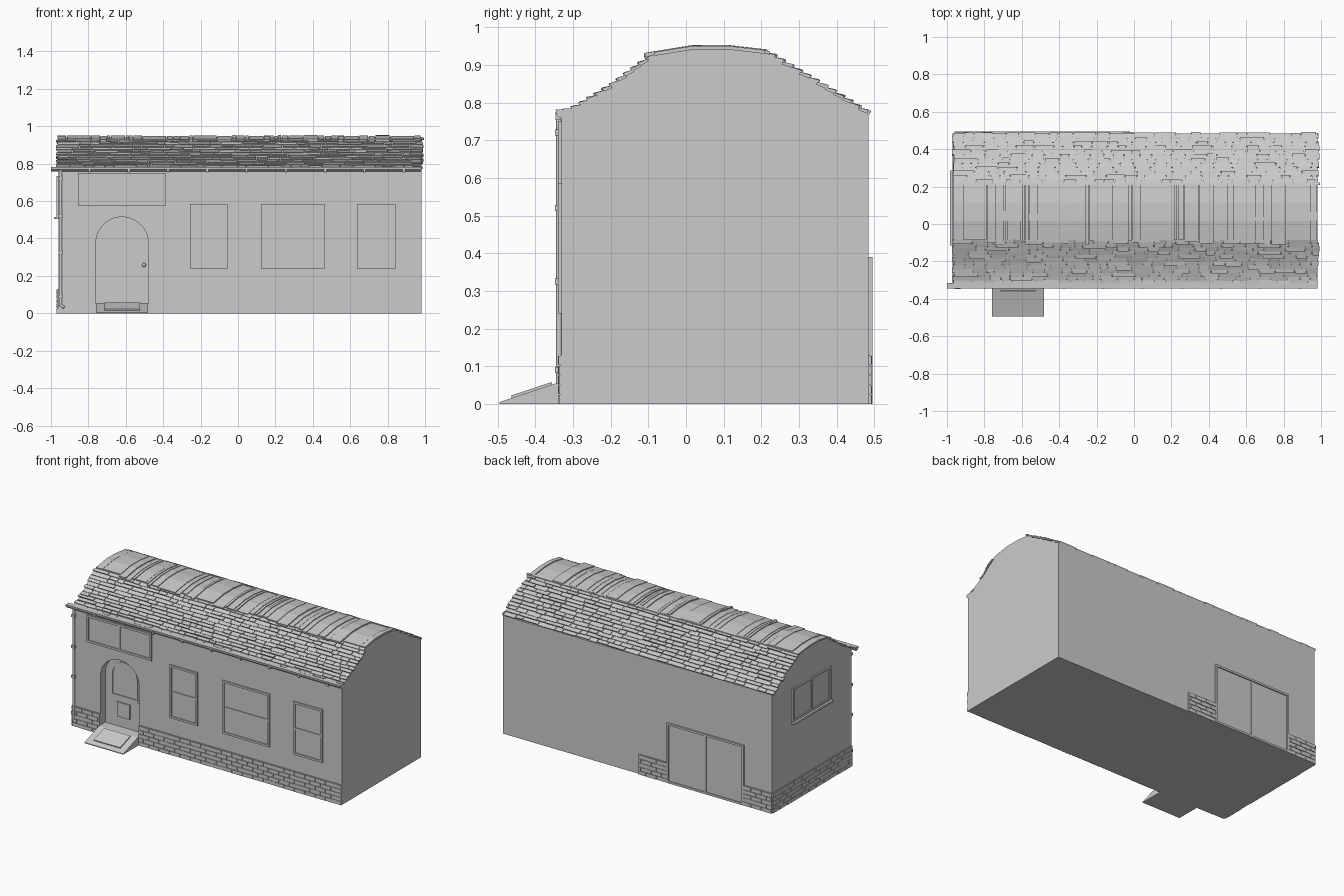
import bpy, bmesh, math, random
from mathutils import Vector

if "Cube" in bpy.data.objects:
    bpy.data.objects.remove(bpy.data.objects["Cube"])
random.seed(7)

X0, X1, YF, YB = -0.96, 0.98, -0.33, 0.485      # outer wall planes


def finish(name, bm, smooth=False):
    bmesh.ops.recalc_face_normals(bm, faces=bm.faces)
    me = bpy.data.meshes.new(name)
    bm.to_mesh(me)
    bm.free()
    ob = bpy.data.objects.new(name, me)
    bpy.context.collection.objects.link(ob)
    if smooth:
        bpy.ops.object.select_all(action='DESELECT')
        ob.select_set(True)
        bpy.context.view_layer.objects.active = ob
        bpy.ops.object.shade_smooth_by_angle(angle=math.radians(35))
    return ob


def prism(bm, a, b):
    """Closed prism between two matching point loops."""
    va, vb = [bm.verts.new(p) for p in a], [bm.verts.new(p) for p in b]
    n = len(va)
    bm.faces.new(va)
    bm.faces.new(vb[::-1])
    for i in range(n):
        j = (i + 1) % n
        bm.faces.new((va[i], vb[i], vb[j], va[j]))


def prism_x(bm, yz, x0, x1):
    prism(bm, [(x0, y, z) for y, z in yz], [(x1, y, z) for y, z in yz])


def prism_y(bm, xz, y0, y1):
    prism(bm, [(x, y0, z) for x, z in xz], [(x, y1, z) for x, z in xz])


def on_wall(wall, a, d, z):
    return {'front': (a, YF - d, z), 'back': (a, YB + d, z), 'left': (X0 - d, a, z)}[wall]


def slab(bm, wall, a0, a1, z0, z1, d, base=-0.002):
    """Box lying on a wall, raised by d."""
    c = [(a0, z0), (a1, z0), (a1, z1), (a0, z1)]
    prism(bm, [on_wall(wall, a, base, z) for a, z in c], [on_wall(wall, a, d, z) for a, z in c])


def arch(x0, x1, z0, z1, n=20):
    r, cx = (x1 - x0) / 2, (x0 + x1) / 2
    return [(x0, z0), (x1, z0)] + [(cx + r * math.cos(math.pi * i / n),
            z1 - r + r * math.sin(math.pi * i / n)) for i in range(n + 1)]


# house shell with gambrel-like rounded roof line
FRONT = [(-0.325, 0.772), (-0.295, 0.782), (-0.2, 0.84), (-0.085, 0.925)]
TOP = [(-0.085, 0.925), (0.02, 0.942), (0.11, 0.942), (0.215, 0.93)]
BACK = [(0.485, 0.768), (0.35, 0.85), (0.215, 0.93)]
bm = bmesh.new()
prism_x(bm, [(YF, 0), (YF, 0.77)] + FRONT + TOP[1:] + [BACK[1], BACK[0], (YB, 0)], X0, X1)
shell = finish('house_shell', bm)

# arched doorway recess
bm = bmesh.new()
prism_y(bm, arch(-0.76, -0.48, 0.055, 0.515), YF - 0.1, YF + 0.05)
cutter = finish('doorway_cutter', bm)
cutter.hide_render = True
mod = shell.modifiers.new('doorway', 'BOOLEAN')
mod.object, mod.operation, mod.solver = cutter, 'DIFFERENCE', 'EXACT'
bpy.context.view_layer.objects.active = shell
bpy.ops.object.modifier_apply(modifier=mod.name)
bpy.data.objects.remove(cutter)
bpy.context.view_layer.objects.active = shell
shell.select_set(True)
bpy.ops.object.shade_smooth_by_angle(angle=math.radians(15))


# roof tiles
def along(path, t):
    """Point and upward normal at fraction t of a polyline."""
    p = [Vector(q) for q in path]
    seg = [(p[i + 1] - p[i]).length for i in range(len(p) - 1)]
    s = t * sum(seg)
    for i, l in enumerate(seg):
        if s <= l or i == len(seg) - 1:
            d = (p[i + 1] - p[i]).normalized()
            n = Vector((-d.y, d.x))
            return p[i] + d * s, n if n.y > 0 else -n
        s -= l


def strip(path, ts, lows, highs):
    pts = [along(path, t) for t in ts]
    return [p + n * h for (p, n), h in zip(pts, lows)] + \
           [p + n * h for (p, n), h in reversed(list(zip(pts, highs)))]


def course(bm, path, t0, t1):
    x = X0 - random.uniform(0, 0.015)
    end = X1 + random.uniform(0, 0.018)
    while x < end - 0.01:
        w = min(random.uniform(0.04, 0.13), end - x)
        a, b = t0 + random.uniform(-0.012, 0.012), t1
        h = random.uniform(0.007, 0.012)
        prism_x(bm, strip(path, [a, b], [0, -0.004], [h, 0.003]), x, x + w - 0.004)
        x += w


ROWS = 12
for name, path in (('front_roof_tiles', FRONT), ('back_roof_tiles', BACK)):
    bm = bmesh.new()
    for r in range(ROWS):
        course(bm, path, (r + 0.1) / ROWS, min(1, (r + 1.15) / ROWS))
    finish(name, bm)

# long slabs over the crown of the roof
bm = bmesh.new()
x = X0 - 0.005
while x < 0.98:
    w = min(random.choice((0.02, 0.035, 0.05, 0.08, 0.13)), 1.0 - x)
    h = random.uniform(0.005, 0.011)
    ts = [random.uniform(-0.09, 0.02), 0.345, 0.655, 1.0]
    prism_x(bm, strip(TOP, ts, [-0.001] * 4, [h] * 4), x, x + w - 0.004)
    x += w
prism_x(bm, [(0.208, 0.932), (0.208, 0.939), (0.222, 0.936), (0.222, 0.926)], X0, 0.995)
finish('roof_crown_slabs', bm)


# plinth bricks: running bond with a thin mortar bed
def bricks(bm, wall, a0, a1, rows=5, top=0.13, length=0.075):
    slab(bm, wall, a0, a1, 0, top, 0.004)
    hgt = top / rows
    for r in range(rows):
        a = a0 - (length / 2 if r % 2 else 0)
        while a < a1 - 0.005:
            s, e = max(a, a0), min(a + length - 0.004, a1)
            if e - s > 0.006:
                slab(bm, wall, s, e, r * hgt, (r + 1) * hgt - 0.003, random.uniform(0.007, 0.01))
            a += length


bm = bmesh.new()
for run in (('front', X0, -0.76), ('front', -0.48, X1), ('back', X0, -0.76),
            ('back', -0.205, -0.003), ('left', YF, YB)):
    bricks(bm, *run)
finish('brick_plinth', bm)


# windows and patio door: frame, pane and dividing bars
def window(name, wall, a0, a1, z0, z1, v=(), h=(), t=0.013, d=0.01):
    bm = bmesh.new()
    slab(bm, wall, a0 + t, a1 - t, z0 + t, z1 - t, 0.003)
    for a in (a0, a1 - t):
        slab(bm, wall, a, a + t, z0, z1, d)
    for z in (z0, z1 - t):
        slab(bm, wall, a0 + t, a1 - t, z, z + t, d)
    for a in v:
        slab(bm, wall, a - t / 2, a + t / 2, z0 + t, z1 - t, d - 0.002)
    for z in h:
        slab(bm, wall, a0 + t, a1 - t, z - t / 2, z + t / 2, d - 0.003)
    return finish(name, bm)


window('upper_window', 'front', -0.855, -0.387, 0.575, 0.75, v=[-0.62])
for name, a0, a1 in (('narrow_window_left', -0.257, -0.056), ('wide_window', 0.124, 0.462),
                     ('narrow_window_right', 0.635, 0.843)):
    window(name, 'front', a0, a1, 0.24, 0.585, h=[0.41])
window('side_window', 'left', -0.11, 0.28, 0.515, 0.735, v=[0.085])
window('patio_door', 'back', -0.76, -0.205, 0.0, 0.39, v=[-0.4825])
bm = bmesh.new()
slab(bm, 'left', -0.115, 0.285, 0.503, 0.516, 0.024)
finish('side_window_sill', bm)

# front door details: arched light surround, letter flap, knob
YD = YF + 0.05
bm = bmesh.new()
loops = []
for y, k in ((YD + 0.001, 0), (YD - 0.006, 0), (YD - 0.006, 0.01), (YD + 0.001, 0.01)):
    loops.append([bm.verts.new((x, y, z)) for x, z in
                  arch(-0.715 + k, -0.525 - k, 0.25 + k, 0.48 - k)])
n = len(loops[0])
for k in range(3):
    for i in range(n):
        j = (i + 1) % n
        bm.faces.new((loops[k][i], loops[k][j], loops[k + 1][j], loops[k + 1][i]))
finish('door_light_surround', bm)
bm = bmesh.new()
slab(bm, 'front', -0.67, -0.58, 0.12, 0.215, -0.042, -0.052)
finish('door_flap', bm)
bm = bmesh.new()
bmesh.ops.create_uvsphere(bm, u_segments=16, v_segments=8, radius=0.011)
bmesh.ops.translate(bm, verts=bm.verts, vec=(-0.503, YD - 0.012, 0.258))
finish('door_knob', bm, True)

# entrance ramp and mat
bm = bmesh.new()
prism_x(bm, [(-0.495, 0), (-0.495, 0.005), (-0.345, 0.055), (YF, 0.055), (YF, 0)], -0.76, -0.48)
finish('entrance_ramp', bm)
bm = bmesh.new()
prism_x(bm, [(-0.462, 0.014), (-0.464, 0.022), (-0.357, 0.058), (-0.355, 0.05)], -0.715, -0.525)
finish('ramp_mat', bm)


# rain gutter, downpipe and brackets
def tube(bm, p, q, r, seg=12):
    p, q = Vector(p), Vector(q)
    u = (q - p).normalized()
    s = u.orthogonal().normalized()
    t = u.cross(s)
    ring = [(s * math.cos(2 * math.pi * i / seg) + t * math.sin(2 * math.pi * i / seg)) * r
            for i in range(seg)]
    prism(bm, [p + v for v in ring], [q + v for v in ring])


bm = bmesh.new()
prism_x(bm, [(-0.346, 0.781), (-0.344, 0.768), (-0.336, 0.76), (-0.325, 0.758),
             (-0.315, 0.782)], -1.0, X1)
finish('gutter', bm, True)
bm = bmesh.new()
tube(bm, (-0.948, -0.337, 0.04), (-0.948, -0.337, 0.765), 0.008)
tube(bm, (-0.948, -0.337, 0.045), (-0.93, -0.342, 0.03), 0.007)
finish('downpipe', bm, True)
bm = bmesh.new()
for z in (0.09, 0.325, 0.52, 0.72):
    slab(bm, 'front', -0.96, -0.936, z - 0.008, z + 0.008, 0.018)
for i in range(9):
    a = -0.8 + i * 0.21
    slab(bm, 'front', a, a + 0.012, 0.754, 0.775, 0.017)
finish('pipe_brackets', bm)
